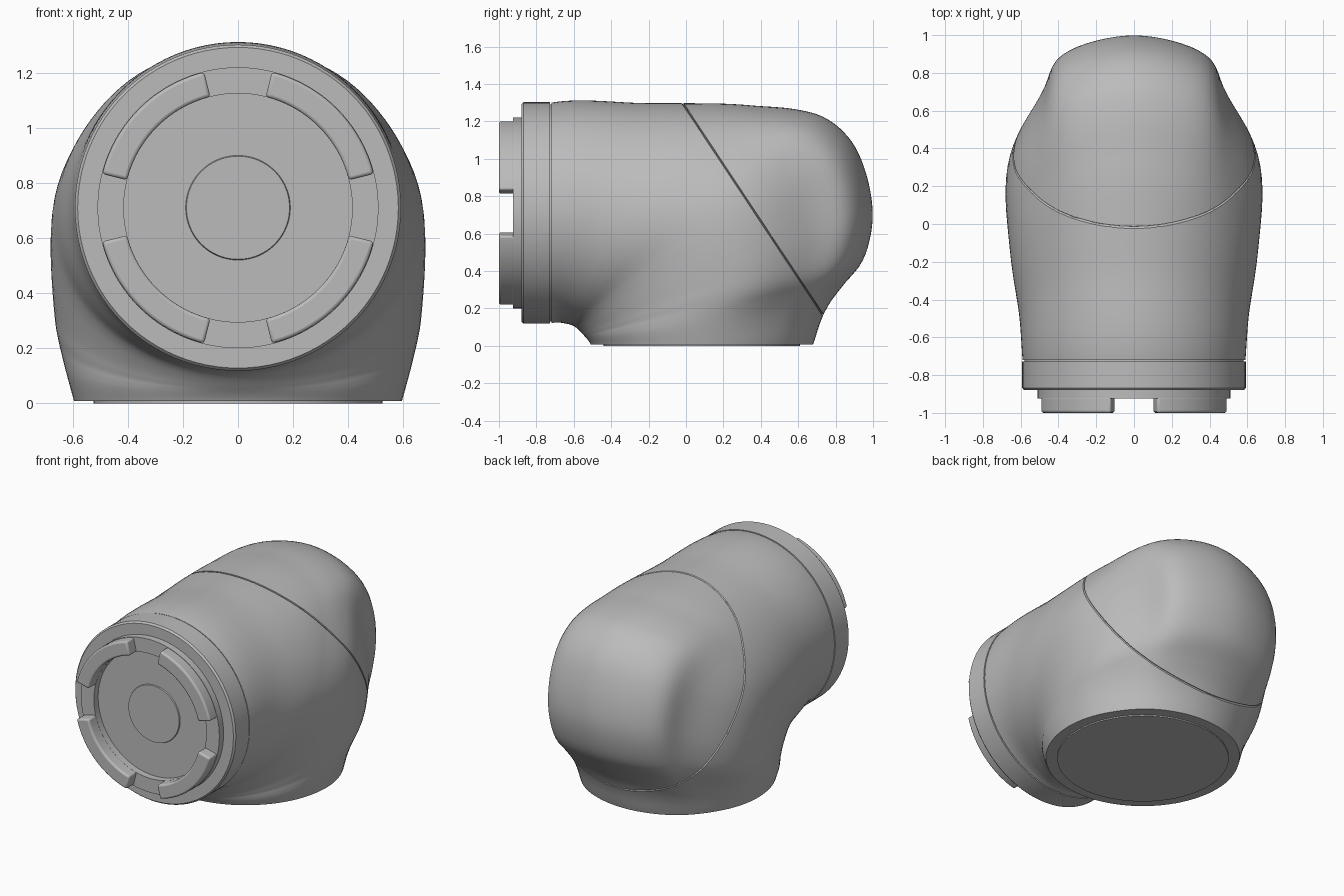
import bpy, bmesh, math
from math import sin, cos, pi, radians
from mathutils import Vector

if "Cube" in bpy.data.objects:
    bpy.data.objects.remove(bpy.data.objects["Cube"])

grey = bpy.data.materials.new("plain grey")
grey.use_nodes = True
grey.diffuse_color = (0.5, 0.5, 0.5, 1)
grey.node_tree.nodes["Principled BSDF"].inputs["Base Color"].default_value = (0.5, 0.5, 0.5, 1)

AXIS_Z = 0.71                        # height of the horizontal tube axis
PIVOT_Y, PIVOT_Z = -0.72, 0.008      # inner corner the elbow sections fan around


def finish(bm, name):
    bmesh.ops.recalc_face_normals(bm, faces=bm.faces[:])
    mesh = bpy.data.meshes.new(name)
    bm.to_mesh(mesh)
    bm.free()
    mesh.materials.append(grey)
    obj = bpy.data.objects.new(name, mesh)
    bpy.context.collection.objects.link(obj)
    bpy.ops.object.select_all(action='DESELECT')
    obj.select_set(True)
    bpy.context.view_layer.objects.active = obj
    bpy.ops.object.shade_smooth_by_angle(angle=radians(30))
    return obj


def smooth_curve(keys):
    """Return a cubic Hermite function through (t, value) keys."""
    n = len(keys)
    slope = []
    for i in range(n):
        a, b = keys[max(i - 1, 0)], keys[min(i + 1, n - 1)]
        slope.append((b[1] - a[1]) / (b[0] - a[0]))

    def value(t):
        i = 0
        while i < n - 2 and t > keys[i + 1][0]:
            i += 1
        (t0, v0), (t1, v1) = keys[i], keys[i + 1]
        h = t1 - t0
        s = (t - t0) / h
        return (v0 * (1 + 2 * s) * (1 - s) ** 2 + slope[i] * h * s * (1 - s) ** 2
                + v1 * s * s * (3 - 2 * s) + slope[i + 1] * h * s * s * (s - 1))
    return value


def polar(points):
    return smooth_curve([(math.degrees(math.atan2(y - PIVOT_Y, z - PIVOT_Z)),
                          math.hypot(y - PIVOT_Y, z - PIVOT_Z)) for y, z in points])


# Elbow profiles: outer back, inner corner, half width per fan angle
outer = polar([(-.72, 1.3), (-.3, 1.3), (0, 1.297), (.35, 1.285), (.6, 1.262), (.72, 1.23),
               (.82, 1.165), (.9, 1.07), (.96, .93), (.995, .76), (.995, .64), (.96, .49),
               (.92, .415), (.85, .335), (.77, .23), (.72, .13), (.68, .008)])
inner = polar([(-.72, .12), (-.65, .12), (-.6, .105), (-.55, .06), (-.51, .008)])
width = smooth_curve([(0, .59), (20, .61), (40, .655), (56, .68), (72, .665), (80, .635), (90, .595)])


def elbow_shell():
    bm = bmesh.new()
    rings, around = [], 96
    for deg in range(91):
        r0, r1, w = inner(deg), outer(deg), width(deg)
        dome = 0.075 * math.exp(-((deg - 63) / 18) ** 2)
        ring = []
        for k in range(around):
            a = 2 * pi * k / around
            u, x = cos(a), sin(a)
            if u > 0:                # taper towards the domed back
                x -= math.copysign(dome, x) * sin(2 * pi * u ** 2.4) if abs(x) > 1e-6 else 0
            r = (r0 + r1) / 2 + u * (r1 - r0) / 2
            t = radians(deg)
            ring.append(bm.verts.new((w * x, PIVOT_Y + r * sin(t), PIVOT_Z + r * cos(t))))
        rings.append(ring)
    for a, b in zip(rings, rings[1:]):
        for k in range(around):
            j = (k + 1) % around
            bm.faces.new((a[k], a[j], b[j], b[k]))
    bm.faces.new(rings[0])
    bm.faces.new(rings[-1])
    return bm


# Slanted seam divides the shell into body and back cap, with a V groove
seam_co = Vector((0, -0.02, 1.3))
seam_no = Vector((0, 1.14, 0.755)).normalized()


def cut(bm, offset=0, **clear):
    bmesh.ops.bisect_plane(bm, geom=bm.verts[:] + bm.edges[:] + bm.faces[:], dist=1e-4,
                           plane_co=seam_co + seam_no * offset, plane_no=seam_no, **clear)


for name, clear in (("elbow_body", {"clear_outer": True}), ("back_cap", {"clear_inner": True})):
    bm = elbow_shell()
    for offset in (-0.005, 0.005, 0):
        cut(bm, offset)
    rim = [v for v in bm.verts if abs((v.co - seam_co).dot(seam_no)) < 2e-4]
    centre = sum((v.co for v in rim), Vector()) / len(rim)
    for v in rim:
        v.co = centre.lerp(v.co, 0.985)
    cut(bm, **clear)
    finish(bm, name)


def lathe(name, profile, steps=96):
    """Spin (radius, y) points around the tube axis."""
    bm = bmesh.new()
    verts = [bm.verts.new((r, y, AXIS_Z)) for r, y in profile]
    edges = [bm.edges.new(pair) for pair in zip(verts, verts[1:])]
    bmesh.ops.spin(bm, geom=verts + edges, cent=(0, 0, AXIS_Z), axis=(0, 1, 0),
                   angle=2 * pi, steps=steps)
    bmesh.ops.remove_doubles(bm, verts=bm.verts[:], dist=1e-4)
    return finish(bm, name)


# Front collar with its step ring, recessed floor and centre disc
lathe("front_collar", [(0, -.7), (.58, -.7), (.58, -.727), (.592, -.727), (.592, -.868), (.582, -.88),
                       (.51, -.88), (.51, -.925), (.415, -.925), (.415, -.88), (.19, -.88),
                       (.187, -.887), (0, -.887)])

# Four coupling teeth
for q in range(4):
    bm = bmesh.new()
    arc = [radians(90 * q + 14 + 62 * i / 20) for i in range(21)]
    outline = [(.508, a) for a in arc] + [(.415, a) for a in reversed(arc)]
    base = bm.faces.new([bm.verts.new((r * cos(a), -.915, AXIS_Z + r * sin(a))) for r, a in outline])
    top = bmesh.ops.extrude_face_region(bm, geom=[base])["geom"]
    bmesh.ops.translate(bm, vec=(0, -.085, 0), verts=[v for v in top if isinstance(v, bmesh.types.BMVert)])
    tooth = finish(bm, f"coupling_tooth_{q + 1}")
    bevel = tooth.modifiers.new("soft edges", 'BEVEL')
    bevel.width = 0.012
    bevel.segments = 3
    bevel.limit_method = 'ANGLE'

# Base plate under the elbow
bm = bmesh.new()
bmesh.ops.create_cone(bm, cap_ends=True, segments=96, radius1=.525, radius2=.525, depth=.02)
bmesh.ops.translate(bm, vec=(0, .085, .01), verts=bm.verts[:])
finish(bm, "base_plate")
